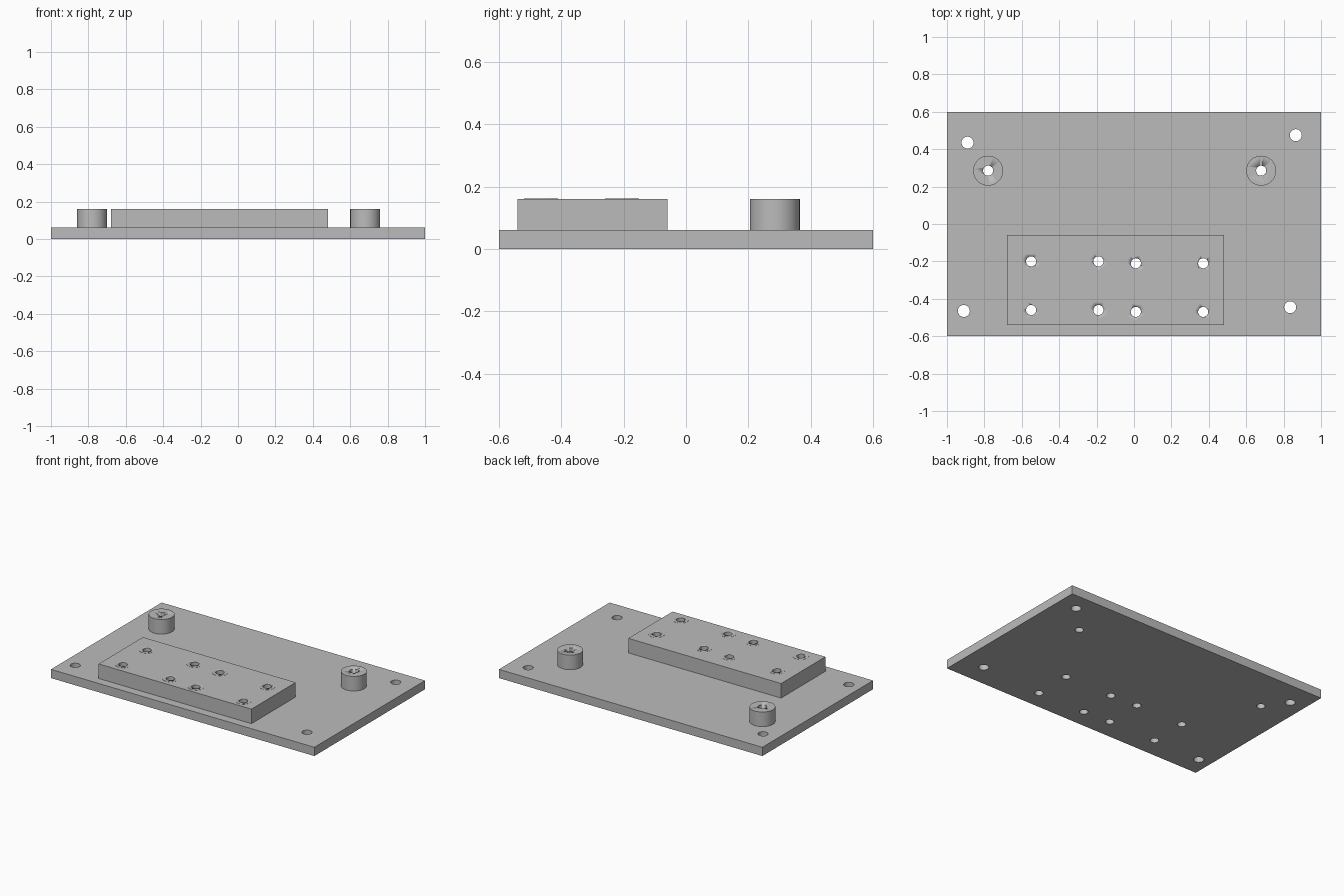
import bpy, bmesh
from mathutils import Matrix

if "Cube" in bpy.data.objects:
    bpy.data.objects.remove(bpy.data.objects["Cube"])

PLATE_TOP, TOP = 0.06, 0.16

grey = bpy.data.materials.new("plain_grey")
grey.diffuse_color = (0.5, 0.5, 0.5, 1)
grey.use_nodes = True
grey.node_tree.nodes["Principled BSDF"].inputs["Base Color"].default_value = grey.diffuse_color


def finish(name, bm, smooth=False):
    me = bpy.data.meshes.new(name)
    bm.to_mesh(me)
    bm.free()
    me.materials.append(grey)
    ob = bpy.data.objects.new(name, me)
    bpy.context.collection.objects.link(ob)
    if smooth:
        bpy.ops.object.select_all(action='DESELECT')
        ob.select_set(True)
        bpy.context.view_layer.objects.active = ob
        bpy.ops.object.shade_smooth_by_angle()
    return ob


def box(name, x0, x1, y0, y1, z0, z1):
    bm = bmesh.new()
    m = (Matrix.Translation(((x0 + x1) / 2, (y0 + y1) / 2, (z0 + z1) / 2))
         @ Matrix.Diagonal((x1 - x0, y1 - y0, z1 - z0, 1)))
    bmesh.ops.create_cube(bm, size=1, matrix=m)
    return finish(name, bm)


def cylinders(name, spots, z0, z1, segments=48):
    """Upright cylinders, one for each (x, y, radius)."""
    bm = bmesh.new()
    for x, y, r in spots:
        bmesh.ops.create_cone(bm, cap_ends=True, segments=segments, radius1=r, radius2=r,
                              depth=z1 - z0, matrix=Matrix.Translation((x, y, (z0 + z1) / 2)))
    return finish(name, bm, smooth=True)


# Hole positions
corner_holes = [(-0.89, 0.435, 0.032), (0.865, 0.475, 0.032),
                (-0.91, -0.465, 0.032), (0.835, -0.445, 0.032)]
bosses = [(-0.78, 0.285, 0.08), (0.68, 0.285, 0.08)]
block_holes = [(x, y - d, 0.027) for x, y in
               ((-0.55, -0.2), (-0.19, -0.2), (0.01, -0.21), (0.37, -0.21))
               for d in (0, 0.26)]
boss_holes = [(x, y, 0.027) for x, y, r in bosses]

# Base plate, raised block, standoffs and the faint raised rims of the block holes
parts = [
    box("base_plate", -1, 1, -0.6, 0.6, 0, PLATE_TOP),
    box("raised_block", -0.68, 0.48, -0.54, -0.06, PLATE_TOP, TOP),
    cylinders("standoffs", bosses, PLATE_TOP, TOP),
    cylinders("hole_rims", [(x, y, 0.05) for x, y, r in block_holes], TOP, TOP + 0.001),
]

# Drill all holes right through
drill = cylinders("hole_cutter", corner_holes + block_holes + boss_holes, -0.1, 0.3, 32)
drill.hide_render = True
drill.hide_viewport = True
drill.display_type = 'WIRE'
for part in parts:
    mod = part.modifiers.new("holes", 'BOOLEAN')
    mod.operation = 'DIFFERENCE'
    mod.solver = 'EXACT'
    mod.object = drill
